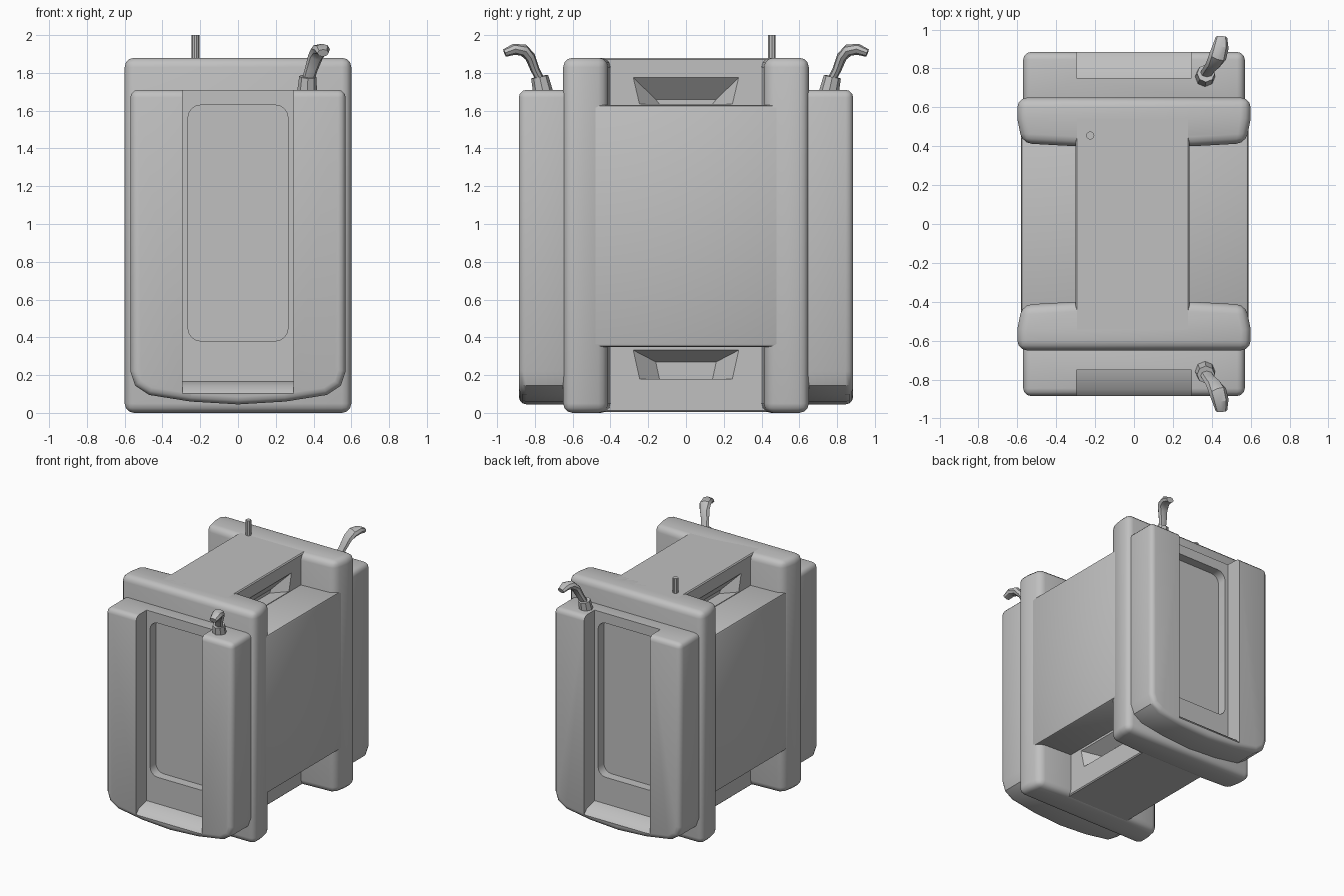
import bpy, bmesh, math
from mathutils import Vector

old = bpy.data.objects.get("Cube")
if old:
    bpy.data.objects.remove(old, do_unlink=True)

grey = bpy.data.materials.new("plain_grey")
grey.use_nodes = True
COLOUR = (0.53, 0.53, 0.53, 1)
grey.diffuse_color = COLOUR
grey.node_tree.nodes["Principled BSDF"].inputs["Base Color"].default_value = COLOUR


def finish(name, bm, bevel=0, segments=3, angle=50):
    """Bevel the sharp edges and turn the bmesh into an object."""
    bmesh.ops.recalc_face_normals(bm, faces=bm.faces)
    if bevel:
        edges = [e for e in bm.edges if e.calc_face_angle(0) > math.radians(angle)]
        bmesh.ops.bevel(bm, geom=edges, offset=bevel, segments=segments,
                        profile=0.5, affect='EDGES', clamp_overlap=True)
    me = bpy.data.meshes.new(name)
    bm.to_mesh(me)
    bm.free()
    me.materials.append(grey)
    ob = bpy.data.objects.new(name, me)
    bpy.context.scene.collection.objects.link(ob)
    return ob


def loft(name, rings, bevel=0, segments=3):
    """Skin a solid through rings of points with equal counts."""
    bm = bmesh.new()
    rows = [[bm.verts.new(p) for p in ring] for ring in rings]
    bm.faces.new(rows[0])
    bm.faces.new(rows[-1])
    n = len(rows[0])
    for r0, r1 in zip(rows, rows[1:]):
        for i in range(n):
            j = (i + 1) % n
            bm.faces.new((r0[i], r0[j], r1[j], r1[i]))
    return finish(name, bm, bevel, segments)


def prism(name, outline, place, a, b, bevel=0, segments=3):
    """Sweep a 2D outline from a to b; place maps (u, v, depth) to xyz."""
    return loft(name, [[place(u, v, d) for u, v in outline] for d in (a, b)], bevel, segments)


def box(name, lo, hi, bevel=0, segments=3):
    rect = [(lo[0], lo[1]), (hi[0], lo[1]), (hi[0], hi[1]), (lo[0], hi[1])]
    return prism(name, rect, lambda u, v, d: (u, v, d), lo[2], hi[2], bevel, segments)


def rounded(x0, z0, x1, z1, r, steps=4):
    pts = []
    for k, (cx, cz) in enumerate([(x1 - r, z1 - r), (x0 + r, z1 - r),
                                  (x0 + r, z0 + r), (x1 - r, z0 + r)]):
        for i in range(steps + 1):
            t = math.pi / 2 * (k + i / steps)
            pts.append((cx + r * math.cos(t), cz + r * math.sin(t)))
    return pts


def cut(ob, cutters):
    """Subtract the cutters, bake the result and remove them."""
    for c in cutters:
        m = ob.modifiers.new("cut", 'BOOLEAN')
        m.operation, m.object, m.solver = 'DIFFERENCE', c, 'EXACT'
    dg = bpy.context.evaluated_depsgraph_get()
    me = bpy.data.meshes.new_from_object(ob.evaluated_get(dg))
    ob.modifiers.clear()
    ob.data = me
    for c in cutters:
        bpy.data.objects.remove(c, do_unlink=True)


def grip_pocket(side, wall, z0, z1, back):
    """Pit in the recess wall whose roof slopes down to a low back face."""
    return loft("pocket_cutter", [
        [(side * (wall - depth), y, z) for y, z in
         ((-half, high), (half, high), (half * 0.88, z0), (-half * 0.88, z0))]
        for depth, half, high in ((-0.005, 0.285, z1), (0.1, 0.16, back))])


def tube(name, points, radii, sides=8, flat=1.0):
    """Tapered tube through the points."""
    pts = [Vector(p) for p in points]
    rings = []
    for i, p in enumerate(pts):
        t = (pts[min(i + 1, len(pts) - 1)] - pts[max(i - 1, 0)]).normalized()
        u = (Vector((1, 0, 0)) - t * t.x).normalized()
        v = t.cross(u)
        rings.append([p + radii[i] * (u * math.cos(a) + v * flat * math.sin(a))
                      for a in (2 * math.pi * k / sides for k in range(sides))])
    return loft(name, rings)


parts = []

# Central core with hand grips in the four side recesses
core = box("core", (-0.3, -0.55, 0.005), (0.285, 0.55, 1.88), 0.008, 1)
cut(core, [grip_pocket(s, w, z0, z1, back) for s, w in ((1, 0.285), (-1, 0.3))
           for z0, z1, back in ((1.635, 1.78, 1.66), (0.18, 0.335, 0.27))])
parts.append(core)

# Side panels between the upper and lower recesses
parts.append(box("side_panels", (-0.58, -0.5, 0.35), (0.588, 0.5, 1.63), 0.015, 2))

for s, end in ((-1, "front"), (1, "back")):
    # Rounded end frame whose inner faces flare into the side panels
    side = [(0.3, 0.4), (0.575, 0.415), (0.6, 0.54), (0.6, 0.65)]
    plan = side + [(-x, y) for x, y in reversed(side)]
    parts.append(prism(end + "_frame", plan, lambda u, v, d: (u, s * v, d), 0, 1.88, 0.05))

    # Outer housing with a bowed bottom edge
    half = [(0.57, 1.71), (0.57, 0.22), (0.545, 0.145), (0.47, 0.095), (0.25, 0.06)]
    outline = half + [(0, 0.045)] + [(-x, z) for x, z in reversed(half)]
    to_xz = lambda u, v, d: (u, s * d, v)
    housing = prism(end + "_housing", outline, to_xz, 0.58, 0.885, 0.04)

    # Open channel with a low sill, and the deep window in its back wall
    sill = [(0.75, 0.165), (0.85, 0.14), (0.95, 0.03), (0.95, 1.9), (0.75, 1.9)]
    channel = prism("channel_cutter", sill, lambda u, v, d: (d, s * u, v), -0.295, 0.295)
    window = prism("window_cutter", rounded(-0.265, 0.38, 0.265, 1.63, 0.07), to_xz, 0.675, 0.8)
    cut(housing, [channel, window])
    parts.append(housing)

    # Lever on the left shoulder
    parts.append(tube(end + "_lever_collar",
                      [(0.365, s * 0.755, 1.69), (0.37, s * 0.775, 1.78)], [0.053, 0.046]))
    path = [(0.37, 0.77, 1.76), (0.388, 0.8, 1.82), (0.41, 0.825, 1.885),
            (0.43, 0.86, 1.92), (0.445, 0.91, 1.925), (0.45, 0.96, 1.905)]
    parts.append(tube(end + "_lever", [(x, s * y, z) for x, y, z in path],
                      [0.032, 0.034, 0.04, 0.046, 0.042, 0.03], flat=0.7))

# Small pin on the top
parts.append(tube("top_pin", [(-0.225, 0.455, 1.86), (-0.225, 0.455, 2.0)], [0.021, 0.021], 10))

# Smooth the rounded edges, keep the corners crisp
bpy.ops.object.select_all(action='DESELECT')
for ob in parts:
    ob.select_set(True)
bpy.context.view_layer.objects.active = parts[0]
bpy.ops.object.shade_smooth_by_angle(angle=math.radians(35))
